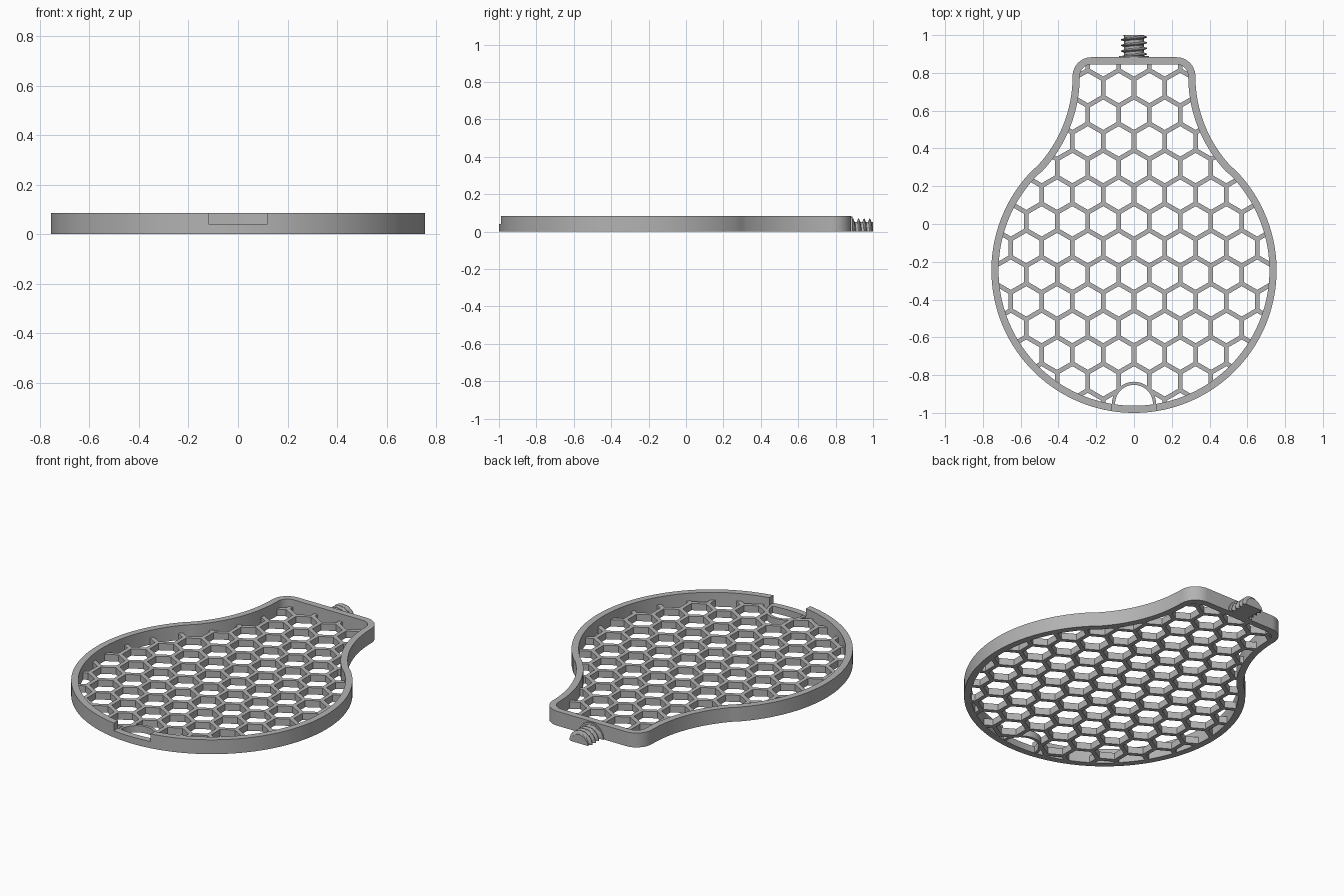
import bpy, bmesh, math
from math import sin, cos, pi

cube = bpy.data.objects.get("Cube")
if cube:
    bpy.data.objects.remove(cube, do_unlink=True)

grey = bpy.data.materials.new("light grey plastic")
grey.use_nodes = True
grey.diffuse_color = (0.45, 0.45, 0.45, 1)
grey.node_tree.nodes["Principled BSDF"].inputs["Base Color"].default_value = (0.45, 0.45, 0.45, 1)

RIM_H, FLOOR_H, RIM_W = 0.085, 0.04, 0.038
PITCH, WALL = 0.163, 0.024


def make(name, bm):
    bmesh.ops.recalc_face_normals(bm, faces=bm.faces)
    me = bpy.data.meshes.new(name)
    bm.to_mesh(me)
    bm.free()
    me.materials.append(grey)
    ob = bpy.data.objects.new(name, me)
    bpy.context.collection.objects.link(ob)
    return ob


def prism(bm, pts, z0, z1):
    """Closed solid from a flat outline."""
    low = [bm.verts.new((x, y, z0)) for x, y in pts]
    top = [bm.verts.new((x, y, z1)) for x, y in pts]
    bm.faces.new(low[::-1])
    bm.faces.new(top)
    for i in range(len(pts)):
        j = (i + 1) % len(pts)
        bm.faces.new((low[i], low[j], top[j], top[i]))


def band(bm, outer, inner, z0, z1, closed=True):
    """Wall between two matching outlines."""
    rings = [[bm.verts.new((x, y, z)) for x, y in pts]
             for pts, z in ((outer, z0), (outer, z1), (inner, z1), (inner, z0))]
    n = len(outer)
    for i in range(n if closed else n - 1):
        j = (i + 1) % n
        for a, b in zip(rings, rings[1:] + rings[:1]):
            bm.faces.new((a[i], a[j], b[j], b[i]))
    if not closed:
        for i in (0, n - 1):
            bm.faces.new([r[i] for r in rings])


def arc(cx, cy, r, a0, a1, n):
    return [(cx + r * cos(a0 + (a1 - a0) * i / n), cy + r * sin(a0 + (a1 - a0) * i / n))
            for i in range(n + 1)]


def outline(d):
    """Pear outline moved inward by d: bowl arc, hollow neck arc, rounded corner."""
    bowl_r, neck_r = 0.755, 0.70
    neck_x, neck_y, bowl_y = 1.025, 0.783, -0.245
    join = math.atan2(neck_y - bowl_y, neck_x)
    half = arc(0, bowl_y, bowl_r - d, -pi / 2, join, 56)
    half += arc(neck_x, neck_y, neck_r + d, pi + join, pi, 24)[1:]
    half += arc(0.225, neck_y, 0.1 - d, 0, pi / 2, 12)[1:]
    return half + [(-x, y) for x, y in half[:0:-1]]


def cut(ob, cutter):
    cutter.hide_render = True
    mod = ob.modifiers.new("cut", 'BOOLEAN')
    mod.operation, mod.solver, mod.object = 'DIFFERENCE', 'EXACT', cutter
    bpy.context.view_layer.objects.active = ob
    bpy.ops.object.modifier_apply(modifier=mod.name)
    bpy.data.objects.remove(cutter, do_unlink=True)


# Rim with a notch at the front
bm = bmesh.new()
band(bm, outline(0), outline(RIM_W), 0, RIM_H)
rim = make("rim", bm)
bm = bmesh.new()
prism(bm, [(-0.12, -1.1), (0.12, -1.1), (0.12, -0.9), (-0.12, -0.9)], FLOOR_H, 0.2)
cut(rim, make("notch_cutter", bm))

# Honeycomb floor
bm = bmesh.new()
prism(bm, outline(RIM_W - 0.006), 0, FLOOR_H)
floor = make("honeycomb_floor", bm)
bm = bmesh.new()
hole_r = (PITCH - WALL) / math.sqrt(3)
for row in range(-8, 8):
    for col in range(-6, 7):
        x = (col + 0.5 * (row % 2)) * PITCH
        y = 0.014 + row * PITCH * sin(pi / 3)
        prism(bm, arc(x, y, hole_r, pi / 6, pi / 6 + 2 * pi, 6)[:-1], -0.1, 0.2)
cut(floor, make("hexagon_cutter", bm))

# Finger opening behind the notch, edged with a thin half ring
OPEN_Y = -0.952
bm = bmesh.new()
prism(bm, arc(0, OPEN_Y, 0.108, 0, 2 * pi, 48)[:-1], -0.1, 0.2)
cut(floor, make("opening_cutter", bm))
bm = bmesh.new()
band(bm, arc(0, OPEN_Y, 0.117, 0, pi, 32), arc(0, OPEN_Y, 0.1, 0, pi, 32), 0, FLOOR_H, False)
ring = make("opening_edge", bm)

# Half-round threaded stud at the back, flat underneath
bm = bmesh.new()
rings, TURN = [], 0.03
for i in range(49):
    y = 0.87 + 0.13 * i / 48
    pts = []
    for k in range(25):
        a = pi * k / 24
        t = abs(((y / TURN + a / (2 * pi)) % 1) * 2 - 1)
        r = 0.052 + 0.018 * min(1, max(0, 2.6 * t - 1.2))
        pts.append(bm.verts.new((r * cos(a), y, r * sin(a))))
    rings.append(pts)
for a, b in zip(rings, rings[1:]):
    for i in range(25):
        j = (i + 1) % 25
        bm.faces.new((a[i], a[j], b[j], b[i]))
bm.faces.new(rings[0])
bm.faces.new(rings[-1])
stud = make("threaded_stud", bm)

# Collar where the stud meets the rim
bm = bmesh.new()
prism(bm, arc(0, 0, 0.08, 0, pi, 24), -0.889, -0.87)
for v in bm.verts:
    v.co = (v.co.x, -v.co.z, v.co.y)
collar = make("stud_collar", bm)

# Smooth curved walls, keep edges sharp
bpy.ops.object.select_all(action='DESELECT')
for ob in (rim, ring, stud, collar):
    ob.select_set(True)
bpy.context.view_layer.objects.active = rim
bpy.ops.object.shade_smooth_by_angle(angle=math.radians(30))
